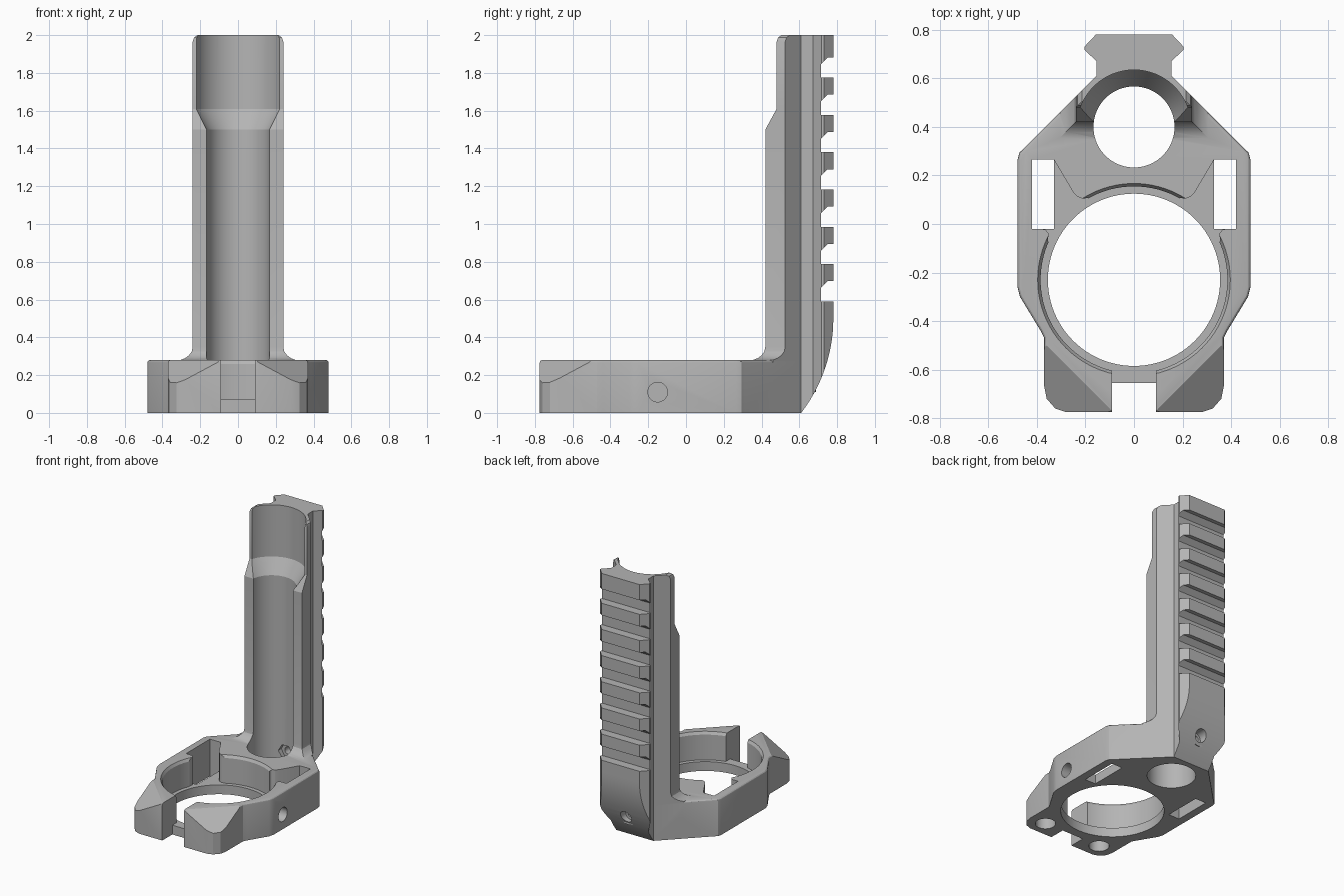
import bpy, bmesh, math
from mathutils import Matrix, Vector

old = bpy.data.objects.get("Cube")
if old:
    bpy.data.objects.remove(old, do_unlink=True)

GREY = (0.46, 0.46, 0.46, 1)
mat = bpy.data.materials.new("plain_grey")
mat.use_nodes = True
mat.diffuse_color = GREY
mat.node_tree.nodes["Principled BSDF"].inputs["Base Color"].default_value = GREY


def loft(name, rings, frame=None, rim=None):
    """Solid through rings with equal point counts; rim = (height, radius) rounds a rim."""
    bm = bmesh.new()
    loops = [[bm.verts.new(p) for p in ring] for ring in rings]
    n = len(loops[0])
    bm.faces.new(loops[0])
    bm.faces.new(loops[-1])
    for a, b in zip(loops, loops[1:]):
        for i in range(n):
            j = (i + 1) % n
            bm.faces.new((a[i], a[j], b[j], b[i]))
    bmesh.ops.recalc_face_normals(bm, faces=bm.faces)
    if rim:
        edges = [e for e in bm.edges if all(abs(v.co.z - rim[0]) < 1e-5 for v in e.verts)]
        bmesh.ops.bevel(bm, geom=edges, offset=rim[1], segments=3, profile=0.5, affect='EDGES')
    if frame:
        bm.transform(frame)
        bmesh.ops.recalc_face_normals(bm, faces=bm.faces)
    mesh = bpy.data.meshes.new(name)
    bm.to_mesh(mesh)
    bm.free()
    mesh.materials.append(mat)
    ob = bpy.data.objects.new(name, mesh)
    bpy.context.collection.objects.link(ob)
    return ob


def prism(name, pts, lo, hi, frame=None, rim=None):
    return loft(name, [[(x, y, z) for x, y in pts] for z in (lo, hi)], frame, rim)


def box(name, x0, x1, y0, y1, z0, z1):
    return prism(name, [(x0, y0), (x1, y0), (x1, y1), (x0, y1)], z0, z1)


def turned(name, profile, frame, sides=64):
    """Round solid from (radius, height) pairs."""
    ang = [2 * math.pi * i / sides for i in range(sides)]
    return loft(name, [[(r * math.cos(a), r * math.sin(a), z) for a in ang]
                       for r, z in profile], frame)


def both(half):
    """Mirror a half outline across x = 0."""
    return half + [(-x, y) for x, y in reversed(half)]


def aim(origin, direction):
    return Matrix.Translation(origin) @ Vector(direction).to_track_quat('Z', 'Y').to_matrix().to_4x4()


def combine(target, tool, operation):
    mod = target.modifiers.new("cut", 'BOOLEAN')
    mod.operation, mod.solver, mod.object = operation, 'EXACT', tool
    bpy.context.view_layer.objects.active = target
    bpy.ops.object.modifier_apply(modifier=mod.name)
    bpy.data.objects.remove(tool, do_unlink=True)


TOP = 0.28        # top of the clamp base
SIDE = 0.24       # half width of the tower
DIAG = 0.765      # x + y along the rear diagonal faces
BORE_Y, RING_Y = 0.4, -0.23

# Clamp base with rounded upper rim
outline = both([(0.28, -0.775), (0.325, -0.76), (0.36, -0.72), (0.37, -0.67), (0.37, -0.47),
                (0.385, -0.44), (0.47, -0.3), (0.48, -0.26), (0.48, 0.265), (0.472, 0.295),
                (0.455, 0.31), (0.155, 0.61)])
body = prism("clamp_holder", outline, 0, TOP, rim=(TOP, 0.015))


# Tower: flared foot, stepped front, rounded top
def tower_ring(z, front, d):
    x = SIDE + d
    return [(px, py, z) for px, py in both([
        (x, front - d), (x, DIAG - x), (0.155, 0.61)])]


layers = [(0.02, 0.42, 0.065), (TOP, 0.42, 0.065), (0.29, 0.42, 0.04), (0.305, 0.42, 0.02),
          (0.325, 0.42, 0.005), (0.35, 0.42, 0), (1.5, 0.42, 0), (1.61, 0.48, 0),
          (1.965, 0.48, 0), (1.988, 0.48, -0.008), (2.0, 0.48, -0.025)]
tower = loft("tower", [tower_ring(*layer) for layer in layers])

# Accessory rail with cross slots and a curved lower end
rail = prism("rail", both([(0.155, 0.59), (0.155, 0.672), (0.205, 0.718), (0.205, 0.73),
                           (0.158, 0.78)]), 0, 2)
side_on = Matrix(((0, 0, 1, 0), (1, 0, 0, 0), (0, 1, 0, 0), (0, 0, 0, 1)))  # (y, z, x)
for i in range(7):
    z = 0.59 + 0.1975 * i
    slot = [(0.715, z), (0.9, z), (0.9, z + 0.107), (0.75, z + 0.107), (0.715, z + 0.072)]
    combine(rail, prism("slot", slot, -0.4, 0.4, side_on), 'DIFFERENCE')
R = 0.82
arc = [(0.78 - R + math.sqrt(R * R - (0.5 - z) ** 2), z)
       for z in [0.5 * k / 14 - 0.0 for k in range(15)]]
curve = [(0.58, -0.09)] + arc + [(0.9, 0.5), (0.9, -0.09)]
combine(rail, prism("rail_end", curve, -0.4, 0.4, side_on), 'DIFFERENCE')

combine(body, tower, 'UNION')
combine(body, rail, 'UNION')
back = aim((0, 0.5, 0.18), (0, 1, 0))
combine(body, turned("screw_boss", [(0.07, 0.085), (0.07, 0.188)], back, 32), 'UNION')

cuts = []
# Tube bore that widens toward the top
cuts.append(turned("bore", [(0.167, -0.1), (0.167, 1.5), (0.235, 1.61), (0.235, 2.1)],
                   Matrix.Translation((0, BORE_Y, 0)), 96))
# Large ring opening with a stepped seat
ring = Matrix.Translation((0, RING_Y, 0))
cuts.append(turned("ring_hole", [(0.355, -0.1), (0.355, 0.2)], ring, 96))
cuts.append(turned("ring_seat", [(0.385, 0.07), (0.385, 0.26), (0.4, 0.285), (0.4, 0.5)], ring, 96))
# Front gap, leaving a thin floor behind it
cuts.append(box("front_gap", -0.09, 0.09, -1, -0.655, -0.1, 0.5))
cuts.append(box("gap_step", -0.09, 0.09, -0.7, -0.5, 0.07, 0.5))
# Rear screw: counterbore, shank and hexagonal nut pocket
cuts.append(turned("counterbore", [(0.045, 0.155), (0.045, 0.4)], back, 32))
cuts.append(turned("screw_shank", [(0.026, -0.05), (0.026, 0.3)], back, 24))
cuts.append(turned("nut_pocket", [(0.055, -0.05), (0.055, 0.095)], back, 6))

for s in (1, -1):
    # Side pockets and through slots
    pocket = [(0.42, -0.02), (0.42, 0.265), (0.33, 0.265), (0.25, 0.13), (0.232, 0.112),
              (0.21, 0.104), (0.19, 0.108), (0.15, 0), (0.3, -0.15), (0.355, -0.07),
              (0.352, -0.04), (0.365, -0.022)]
    cuts.append(prism("pocket", [(s * x, y) for x, y in pocket], 0.07, 0.5))
    x0, x1 = sorted((s * 0.33, s * 0.42))
    cuts.append(box("through_slot", x0, x1, -0.02, 0.265, -0.1, 0.5))
    # Sloped outer corners of the front prongs
    k = math.sqrt(0.5)
    slope = Matrix(((s * k, 0, -s * k, 0), (-k, 0, -k, 0), (0, 1, 0, 0), (0, 0, 0, 1)))
    cuts.append(prism("corner_slope", [(0.476, 0.38), (1.0, -0.017), (1.1, 0.5)],
                      -0.1, 0.8, slope))
    # Round pockets under the prongs, side holes and diagonal holes
    cuts.append(turned("foot_pocket", [(0.07, -0.1), (0.07, 0.09)],
                       Matrix.Translation((s * 0.24, -0.66, 0)), 32))
    cuts.append(turned("side_hole", [(0.052, -0.08), (0.052, 0.1)],
                       aim((s * 0.48, -0.15, 0.11), (s, 0, 0)), 32))
    cuts.append(turned("diagonal_hole", [(0.038, -0.2), (0.038, 0.1)],
                       aim((s * 0.285, 0.48, 0.12), (s, 1, 0)), 32))

for tool in cuts:
    combine(body, tool, 'DIFFERENCE')

# Smooth curved walls, keep edges crisp
bpy.ops.object.select_all(action='DESELECT')
body.select_set(True)
bpy.context.view_layer.objects.active = body
bpy.ops.object.shade_smooth_by_angle(angle=math.radians(25))
